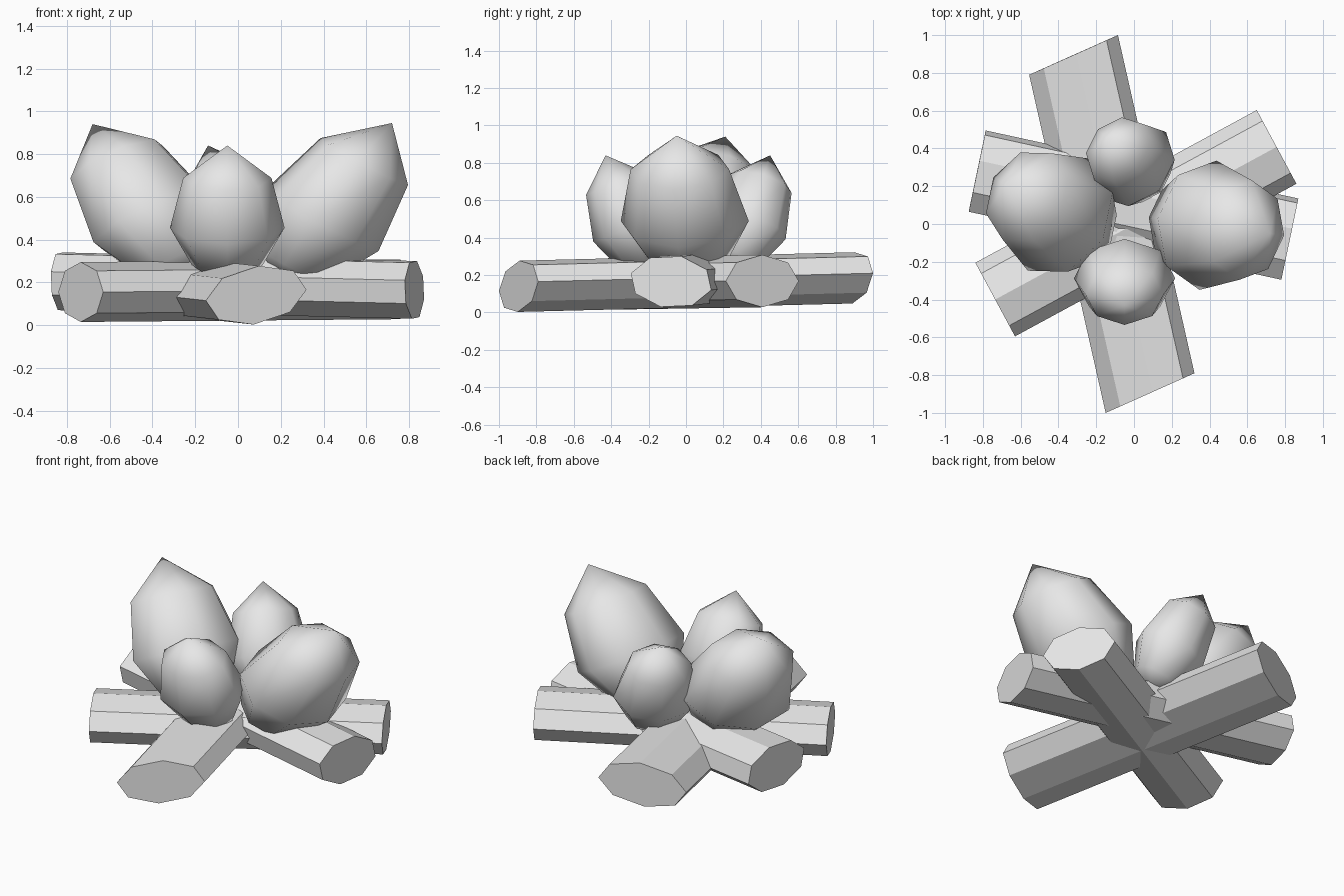
import bpy, math
from mathutils import Vector

if "Cube" in bpy.data.objects:
    bpy.data.objects.remove(bpy.data.objects["Cube"])

grey = bpy.data.materials.new("plain_grey")
grey.diffuse_color = (0.8, 0.8, 0.8, 1)
grey.use_nodes = True
grey.node_tree.nodes["Principled BSDF"].inputs["Base Color"].default_value = grey.diffuse_color
SIDES = 8


def ring(centre, u, v):
    """Points of an octagon spanned by the half-axes u and v."""
    steps = [2 * math.pi * i / SIDES for i in range(SIDES)]
    return [centre + u * math.cos(a) + v * math.sin(a) for a in steps]


def loft(name, rings, smooth, start=None, end=None):
    """Skin the rings, closing each end with a point or a flat cap."""
    verts = [p for r in rings for p in r]
    faces = []
    for k in range(len(rings) - 1):
        a, b = k * SIDES, (k + 1) * SIDES
        for i in range(SIDES):
            j = (i + 1) % SIDES
            faces.append((a + i, a + j, b + j, b + i))
    last = (len(rings) - 1) * SIDES
    if start is None:
        faces.append(tuple(range(SIDES))[::-1])
        faces.append(tuple(range(last, last + SIDES)))
    else:
        n = len(verts)
        verts += [start, end]
        for i in range(SIDES):
            j = (i + 1) % SIDES
            faces.append((n, j, i))
            faces.append((n + 1, last + i, last + j))
    mesh = bpy.data.meshes.new(name)
    mesh.from_pydata([tuple(p) for p in verts], [], faces)
    mesh.polygons.foreach_set("use_smooth", [smooth] * len(faces))
    mesh.materials.append(grey)
    obj = bpy.data.objects.new(name, mesh)
    bpy.context.collection.objects.link(obj)


def log(name, a, b, u, v):
    a, b, u, v = map(Vector, (a, b, u, v))
    if u.cross(v).dot(b - a) < 0:   # keep faces pointing outward
        u = -u
    loft(name, [ring(a, u, v), ring(b, u, v)], False)


def flame(name, base, tip, radius, upright, flat):
    """Teardrop; upright turns its rings back towards level."""
    base, tip = Vector(base), Vector(tip)
    axis = tip - base
    normal = axis.normalized() + Vector((0, 0, upright))
    side = Vector((0, 0, 1)).cross(axis).normalized()
    depth = normal.cross(side).normalized() * flat
    profile = [(0.10, 0.62), (0.38, 1.0), (0.755, 0.77)]
    rings = [ring(base + axis * t, side * radius * r, depth * radius * r)
             for t, r in profile]
    loft(name, rings, True, base, tip)


# Three crossed logs
log("long_log", (0.085, -0.895, 0.14), (-0.32, 0.895, 0.185),
    (0.235, 0.105, 0.025), (0.012, 0.005, 0.137))
log("diagonal_log", (-0.735, -0.40, 0.155), (0.755, 0.408, 0.168),
    (0.105, -0.195, 0), (0, 0, 0.14))
log("cross_log", (0.825, -0.08, 0.165), (-0.83, 0.28, 0.205),
    (-0.045, -0.215, 0.045), (0.012, 0.055, 0.135))

# Four flames leaning outward
flame("right_flame", (0.19, 0.02, 0.21), (0.72, -0.05, 0.945), 0.345, 0.3, 0.88)
flame("left_flame", (-0.22, -0.05, 0.21), (-0.68, 0.21, 0.94), 0.34, 0.3, 0.88)
flame("front_flame", (-0.05, -0.20, 0.22), (-0.05, -0.43, 0.84), 0.268, 0, 0.83)
flame("back_flame", (0.08, 0.23, 0.22), (-0.14, 0.45, 0.84), 0.245, 0.05, 0.87)
